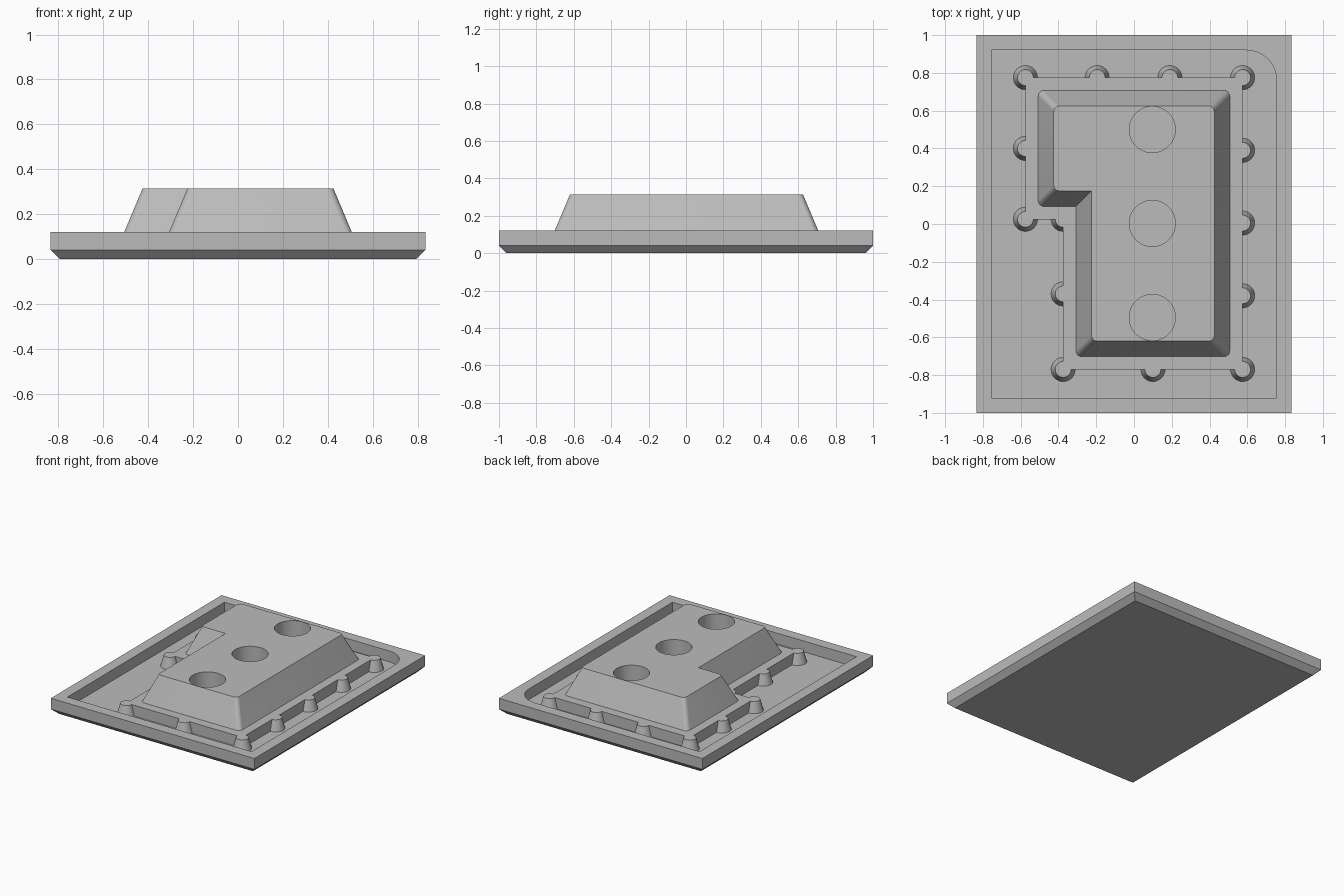
import bpy, bmesh, math
from mathutils import Vector

if "Cube" in bpy.data.objects:
    bpy.data.objects.remove(bpy.data.objects["Cube"], do_unlink=True)

grey = bpy.data.materials.new("plain grey")
grey.use_nodes = True
colour = (0.5, 0.5, 0.5, 1)
grey.diffuse_color = colour
grey.node_tree.nodes["Principled BSDF"].inputs["Base Color"].default_value = colour


def rounded(corners, radii, steps=8):
    """Outline with right-angled corners rounded by the given radii."""
    out = []
    for i, (corner, r) in enumerate(zip(corners, radii)):
        p = Vector(corner)
        if r == 0:
            out.append(p)
            continue
        a = (Vector(corners[i - 1]) - p).normalized() * r
        b = (Vector(corners[(i + 1) % len(corners)]) - p).normalized() * r
        for k in range(steps + 1):
            t = k / steps * math.pi / 2
            out.append(p + a * (1 - math.sin(t)) + b * (1 - math.cos(t)))
    return out


def box(x, y):
    return [(-x, -y), (x, -y), (x, y), (-x, y)]


def l_shape(d):
    """Stepped outline, inset by d from the platform edge."""
    return [(-0.375 + d, -0.77 + d), (0.575 - d, -0.77 + d), (0.575 - d, 0.775 - d),
            (-0.575 + d, 0.775 - d), (-0.575 + d, 0.025 + d), (-0.375 + d, 0.025 + d)]


def circle(x, y, r, n=48):
    return [(x + r * math.cos(2 * math.pi * i / n), y + r * math.sin(2 * math.pi * i / n))
            for i in range(n)]


def loft(name, levels):
    """Closed solid through stacked (outline, height) levels."""
    bm = bmesh.new()
    rings = [[bm.verts.new((p[0], p[1], z)) for p in outline] for outline, z in levels]
    bm.faces.new(rings[0][::-1])
    bm.faces.new(rings[-1])
    for low, high in zip(rings, rings[1:]):
        for i in range(len(low)):
            j = (i + 1) % len(low)
            bm.faces.new((low[i], low[j], high[j], high[i]))
    bmesh.ops.recalc_face_normals(bm, faces=bm.faces)
    mesh = bpy.data.meshes.new(name)
    bm.to_mesh(mesh)
    bm.free()
    mesh.materials.append(grey)
    ob = bpy.data.objects.new(name, mesh)
    bpy.context.collection.objects.link(ob)
    return ob


def combine(target, tool, operation):
    mod = target.modifiers.new("combine", "BOOLEAN")
    mod.operation, mod.solver, mod.object = operation, "EXACT", tool
    bpy.context.view_layer.update()
    graph = bpy.context.evaluated_depsgraph_get()
    mesh = bpy.data.meshes.new_from_object(target.evaluated_get(graph))
    target.modifiers.clear()
    target.data = mesh
    bpy.data.objects.remove(tool, do_unlink=True)


floor, rim, top = 0.04, 0.12, 0.315

# Tray with chamfered underside and a recess rounded at one corner
tray = loft("tray", [(box(0.795, 0.96), 0), (box(0.835, 1), floor), (box(0.835, 1), rim)])
recess = rounded(box(0.755, 0.92), [0, 0, 0.16, 0], 16)
combine(tray, loft("recess_cutter", [(recess, floor), (recess, 0.3)]), "DIFFERENCE")

# Stepped platform with tapered pegs along its edge
platform = loft("platform", [(l_shape(0), floor), (l_shape(0), rim)])
pegs = [(-0.575, 0.775), (-0.195, 0.775), (0.19, 0.775), (0.575, 0.775),
        (0.575, 0.39), (0.575, 0.005), (0.575, -0.38), (0.575, -0.77),
        (0.1, -0.77), (-0.375, -0.77), (-0.375, -0.37), (-0.375, 0.025),
        (-0.575, 0.025), (-0.575, 0.4)]
for x, y in pegs:
    peg = loft("peg", [(circle(x, y, 0.064, 32), floor), (circle(x, y, 0.042, 32), rim)])
    combine(platform, peg, "UNION")

# Raised block with sloping sides and softened outer corners
radii = [0.03] * 5 + [0]
block = loft("raised_block", [(rounded(l_shape(0.068), radii), rim),
                              (rounded(l_shape(0.15), radii), top)])

# Three round sockets through block and platform
for y in (0.5, 0.003, -0.495):
    for part in (block, platform):
        bore = circle(0.097, y, 0.122)
        combine(part, loft("bore_cutter", [(bore, 0), (bore, 0.5)]), "DIFFERENCE")

# Smooth curved walls, keep edges crisp
bpy.ops.object.select_all(action="DESELECT")
for ob in (tray, platform, block):
    ob.select_set(True)
bpy.context.view_layer.objects.active = block
bpy.ops.object.shade_smooth_by_angle(angle=math.radians(25))
